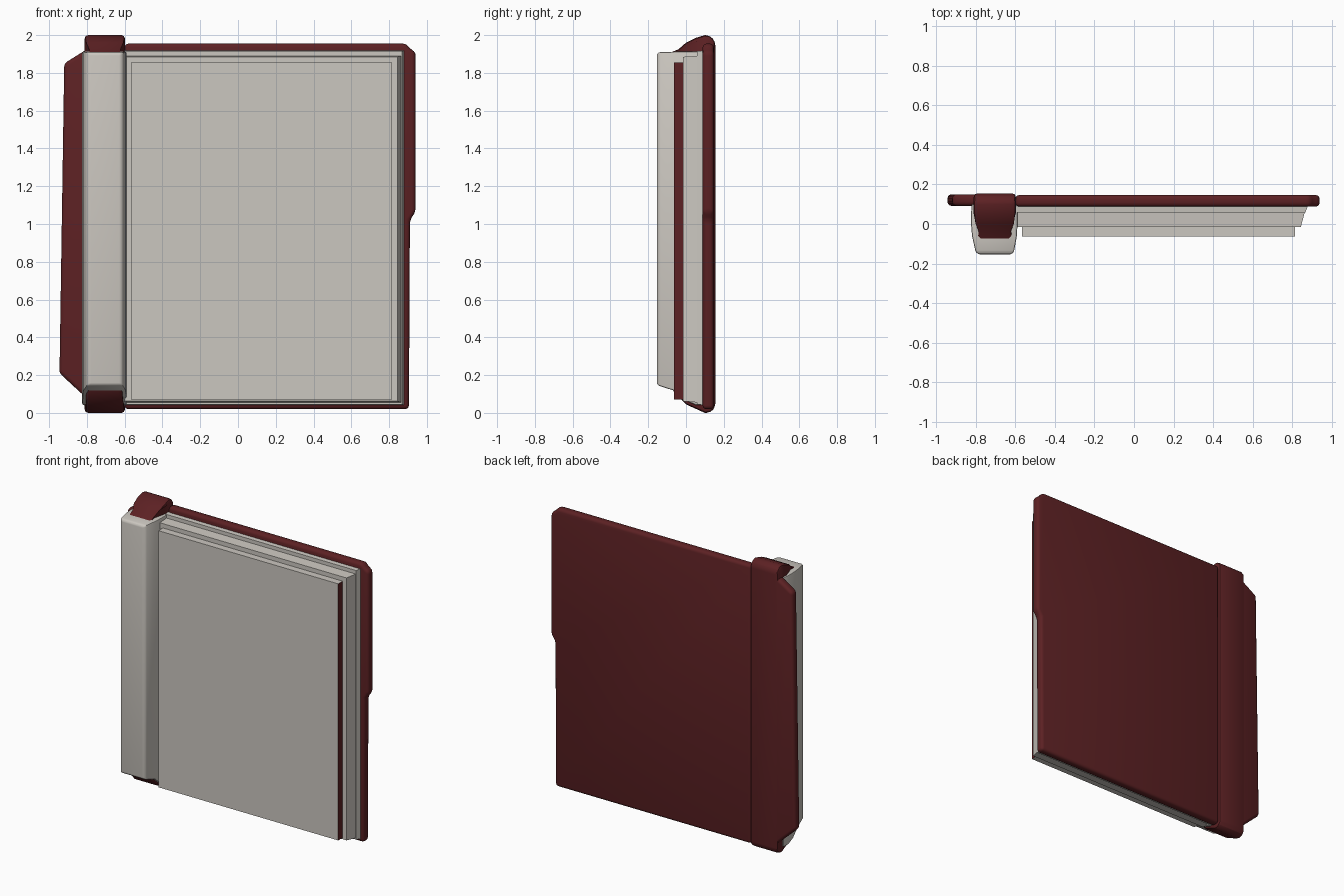
import bpy, bmesh

if "Cube" in bpy.data.objects:
    bpy.data.objects.remove(bpy.data.objects["Cube"])


def material(name, rgb):
    m = bpy.data.materials.new(name)
    m.diffuse_color = (*rgb, 1)
    m.use_nodes = True
    m.node_tree.nodes["Principled BSDF"].inputs["Base Color"].default_value = m.diffuse_color
    return m


RED = material("dark_red", (0.108, 0.015, 0.017))
GREY = material("warm_grey", (0.60, 0.57, 0.525))


def finish(name, bm, mats, bevel=0, segments=3):
    bmesh.ops.recalc_face_normals(bm, faces=bm.faces)
    me = bpy.data.meshes.new(name)
    bm.to_mesh(me)
    bm.free()
    ob = bpy.data.objects.new(name, me)
    bpy.context.collection.objects.link(ob)
    for m in mats:
        me.materials.append(m)
    bpy.context.view_layer.objects.active = ob
    ob.select_set(True)
    if bevel:
        b = ob.modifiers.new("soft_edges", 'BEVEL')
        b.width, b.segments, b.limit_method = bevel, segments, 'ANGLE'
        b.angle_limit = 0.5
        bpy.ops.object.modifier_apply(modifier=b.name)
    bpy.ops.object.shade_smooth_by_angle(angle=0.6)
    ob.select_set(False)
    return ob


def prism(pts, place, lo, hi):
    """Extrude an outline between lo and hi; place maps (u, v, depth) to xyz."""
    bm = bmesh.new()
    a = [bm.verts.new(place(u, v, lo)) for u, v in pts]
    b = [bm.verts.new(place(u, v, hi)) for u, v in pts]
    bm.faces.new(a)
    bm.faces.new(b)
    for i in range(len(pts)):
        j = (i + 1) % len(pts)
        bm.faces.new((a[i], a[j], b[j], b[i]))
    return bm


def loft(rows):
    """Rectangles (y, x0, x1, z0, z1) joined front to back."""
    bm = bmesh.new()
    rings = [[bm.verts.new(c) for c in ((x0, y, z0), (x1, y, z0), (x1, y, z1), (x0, y, z1))]
             for y, x0, x1, z0, z1 in rows]
    bm.faces.new(rings[0])
    bm.faces.new(rings[-1])
    for a, b in zip(rings, rings[1:]):
        for i in range(4):
            j = (i + 1) % 4
            bm.faces.new((a[i], a[j], b[j], b[i]))
    return bm


def upright(u, v, d):
    return (u, d, v)


# back board with the stepped tab on its free edge
board = [(-0.60, 0.02), (0.905, 0.02), (0.91, 1.02), (0.94, 1.065), (0.94, 1.91),
         (0.91, 1.93), (0.89, 1.955), (-0.60, 1.955)]
finish("back_board", prism(board, upright, 0.088, 0.147), [RED], 0.02)

# side flap
flap = [(-0.605, 1.95), (-0.80, 1.925), (-0.92, 1.85), (-0.945, 0.21), (-0.82, 0.095),
        (-0.78, 0.03), (-0.605, 0.03)]
finish("side_flap", prism(flap, upright, 0.092, 0.15), [RED], 0.02)

# spine core with sloping rounded ends, narrower towards the front
core = [(0.155, 0.03), (0.13, 0.002), (0.10, 0.0), (0.0, 0.045), (-0.06, 0.105), (-0.085, 0.15),
        (-0.09, 1.905), (-0.04, 1.925), (0.0, 1.96), (0.05, 1.985), (0.10, 2.0), (0.13, 1.996),
        (0.155, 1.965)]
bm = prism(core, lambda u, v, d: (d, u, v), -0.812, -0.598)
for v in bm.verts:
    if v.co.y < -0.02:
        v.co.x = -0.705 + (v.co.x + 0.705) * 0.85
finish("spine_core", bm, [RED], 0.022, 2)

# grey column wrapped round the spine, bottom sloping down to the back
finish("spine_cover", loft([
    (-0.154, -0.785, -0.622, 0.152, 1.90),
    (-0.142, -0.802, -0.608, 0.143, 1.91),
    (-0.06, -0.820, -0.593, 0.117, 1.912),
    (0.0, -0.825, -0.590, 0.065, 1.912),
    (0.05, -0.825, -0.590, 0.042, 1.912),
    (0.10, -0.822, -0.592, 0.04, 1.912)]), [GREY], 0.008, 2)

# layered pages
finish("rear_pages", loft([(0.058, -0.60, 0.868, 0.045, 1.915),
                           (0.092, -0.60, 0.88, 0.042, 1.918)]), [GREY])
finish("middle_pages", loft([(-0.015, -0.60, 0.845, 0.062, 1.885),
                             (0.062, -0.60, 0.865, 0.055, 1.89)]), [GREY])
bm = loft([(-0.064, -0.567, 0.815, 0.072, 1.855), (-0.01, -0.567, 0.815, 0.072, 1.855)])
bm.normal_update()
# red outer edge on the front slab
for f in bm.faces:
    if all(v.co.x > 0.8 for v in f.verts):
        f.material_index = 1
finish("front_pages", bm, [GREY, RED])

# page strip meeting the spine
finish("page_root", loft([(0.0, -0.61, -0.56, 0.06, 1.885),
                          (0.09, -0.61, -0.56, 0.06, 1.885)]), [GREY])
